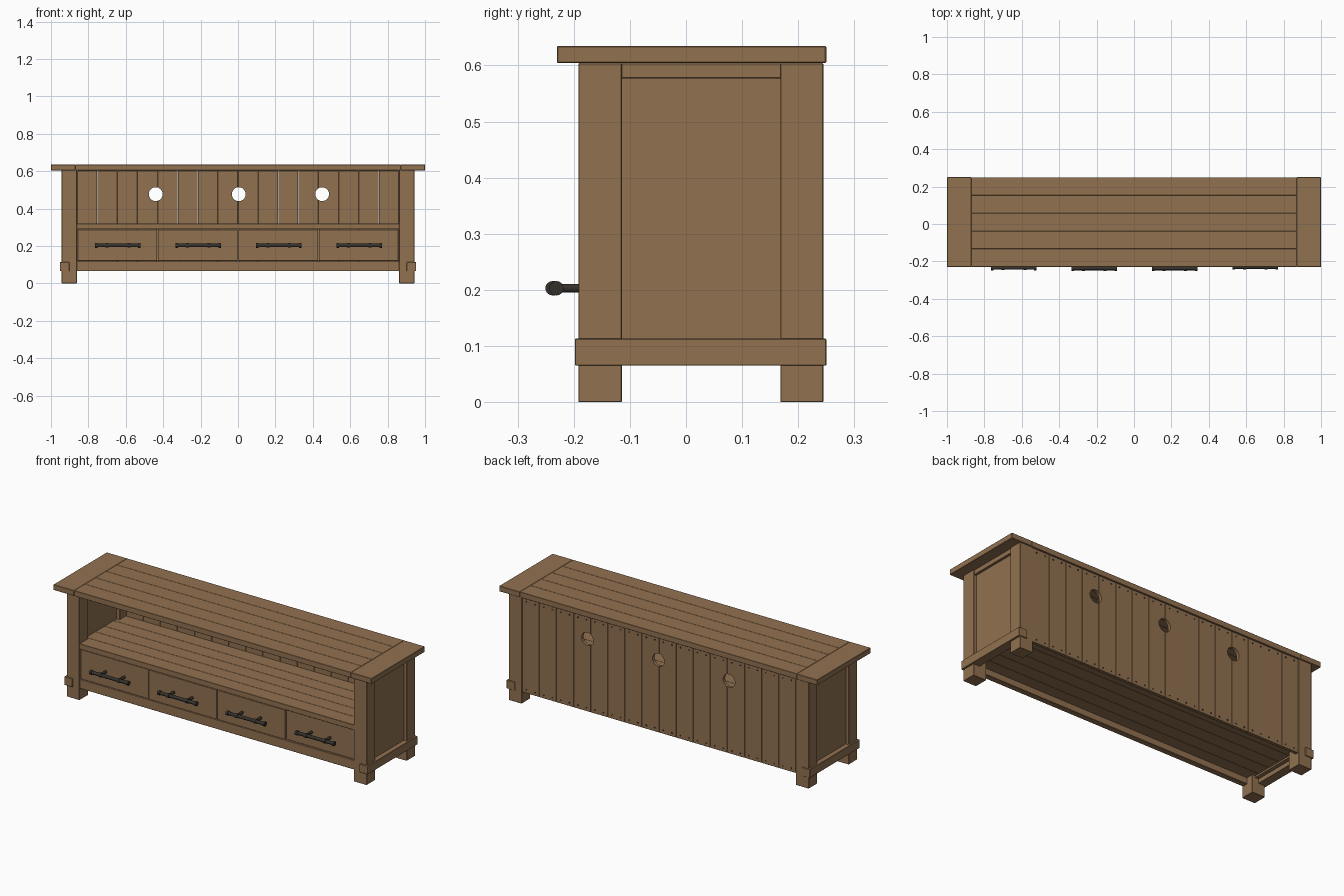
import bpy, bmesh, math
from mathutils import Matrix, Vector

if "Cube" in bpy.data.objects:
    bpy.data.objects.remove(bpy.data.objects["Cube"])


def material(name, rgb):
    m = bpy.data.materials.new(name)
    m.diffuse_color = (*rgb, 1)
    m.use_nodes = True
    m.node_tree.nodes["Principled BSDF"].inputs["Base Color"].default_value = m.diffuse_color
    return m


WOOD = material("warm brown wood", (0.283, 0.165, 0.080))
IRON = material("dark iron", (0.036, 0.031, 0.025))


def add_box(bm, x0, x1, y0, y1, z0, z1, bevel=0.0015):
    b = bmesh.new()
    size = Vector((x1 - x0, y1 - y0, z1 - z0))
    mid = Vector((x0 + x1, y0 + y1, z0 + z1)) / 2
    bmesh.ops.create_cube(b, size=1, matrix=Matrix.Translation(mid) @ Matrix.Diagonal((*size, 1)))
    if bevel:
        bmesh.ops.bevel(b, geom=b.edges[:], offset=bevel, segments=1, affect='EDGES')
    tmp = bpy.data.meshes.new("tmp")
    b.to_mesh(tmp)
    b.free()
    bm.from_mesh(tmp)
    bpy.data.meshes.remove(tmp)


def add_rod(bm, center, axis, length, radius, sides=16):
    rot = {'X': Matrix.Rotation(math.pi / 2, 4, 'Y'),
           'Y': Matrix.Rotation(math.pi / 2, 4, 'X')}[axis]
    bmesh.ops.create_cone(bm, cap_ends=True, segments=sides, radius1=radius, radius2=radius,
                          depth=length, matrix=Matrix.Translation(center) @ rot)


def finish(bm, name, mat, smooth=False):
    me = bpy.data.meshes.new(name)
    bm.to_mesh(me)
    bm.free()
    ob = bpy.data.objects.new(name, me)
    me.materials.append(mat)
    bpy.context.collection.objects.link(ob)
    if smooth:
        bpy.ops.object.select_all(action='DESELECT')
        ob.select_set(True)
        bpy.context.view_layer.objects.active = ob
        bpy.ops.object.shade_smooth_by_angle(angle=math.radians(40))
    return ob


def box(name, *dims, bevel=0.0015):
    bm = bmesh.new()
    add_box(bm, *dims, bevel=bevel)
    return finish(bm, name, WOOD)


def planks(name, x, y0, y1, z0, z1, count, bevel=0.0012):
    """Row of long boards running along x."""
    bm = bmesh.new()
    w = (y1 - y0) / count
    for i in range(count):
        add_box(bm, -x, x, y0 + i * w, y0 + (i + 1) * w, z0, z1, bevel)
    return finish(bm, name, WOOD)


# Table top: long planks with a cross board at each end
planks("top_planks", 0.87, -0.229, 0.249, 0.604, 0.635, 5)

# Parts mirrored left and right
for side, s in (("left", -1), ("right", 1)):
    def sided(name, x0, x1, *rest, **kw):
        xs = sorted((s * x0, s * x1))
        return box(f"{side}_{name}", *xs, *rest, **kw)
    sided("top_end_board", 0.87, 1.0, -0.23, 0.25, 0.604, 0.635, bevel=0.002)
    sided("front_leg", 0.862, 0.943, -0.192, -0.114, 0, 0.604)
    sided("back_leg", 0.862, 0.943, 0.168, 0.245, 0, 0.604)
    sided("side_panel", 0.88, 0.925, -0.116, 0.170, 0.09, 0.58, bevel=0)
    sided("side_top_rail", 0.875, 0.938, -0.116, 0.170, 0.577, 0.604)
    sided("side_base_rail", 0.902, 0.953, -0.198, 0.25, 0.065, 0.113)

# Shelf, bottom and front rail
planks("shelf_planks", 0.885, -0.190, 0.225, 0.29, 0.32, 5)
planks("bottom_planks", 0.885, -0.165, 0.225, 0.10, 0.117, 5)
box("front_base_rail", -0.865, 0.865, -0.188, -0.155, 0.065, 0.118)

# Drawers with bar handles
PITCH = 0.43
for i, inset in enumerate((0.003, 0.0, 0.0, 0.007)):
    cx = (i - 1.5) * PITCH
    y = -0.189 + inset
    box(f"drawer_front_{i + 1}", cx - PITCH / 2 + 0.002, cx + PITCH / 2 - 0.002,
        y, y + 0.022, 0.12, 0.288)
    bm = bmesh.new()
    hx, hy, hz = cx + 0.003, y - 0.049, 0.203
    add_rod(bm, (hx, hy, hz), 'X', 0.235, 0.0095)
    for s in (-1, 1):
        add_rod(bm, (hx + s * 0.115, hy, hz), 'X', 0.014, 0.0128)      # end caps
        add_rod(bm, (hx + s * 0.058, hy, hz), 'X', 0.016, 0.0122)      # collars
        add_rod(bm, (hx + s * 0.058, y - 0.024, hz), 'Y', 0.05, 0.008)  # posts
    finish(bm, f"drawer_handle_{i + 1}", IRON, smooth=True)
for i in (-1, 0, 1):
    box("drawer_divider", i * PITCH - 0.008, i * PITCH + 0.008, -0.155, 0.222, 0.117, 0.29, bevel=0)

# Back: sixteen upright boards
bm = bmesh.new()
W = 1.72 / 16
for i in range(16):
    x = -0.86 + i * W
    add_box(bm, x + 0.0004, x + W - 0.0004, 0.224, 0.242, 0.066, 0.603, 0.001)
back = finish(bm, "back_boards", WOOD)

# Three cable holes cut through the back
bm = bmesh.new()
for x in (-0.44, 0.004, 0.45):
    add_rod(bm, (x, 0.233, 0.477), 'Y', 0.1, 0.037, sides=32)
cutter = finish(bm, "cable_hole_cutter", WOOD)
cutter.hide_render = True
mod = back.modifiers.new("cable_holes", 'BOOLEAN')
mod.operation = 'DIFFERENCE'
mod.solver = 'EXACT'
mod.object = cutter
bpy.context.view_layer.update()
cut = bpy.data.meshes.new_from_object(back.evaluated_get(bpy.context.evaluated_depsgraph_get()))
back.modifiers.clear()
back.data = cut
bpy.data.objects.remove(cutter)

# Nail heads: two at each end of every back board
bm = bmesh.new()
for i in range(16):
    for f in (0.25, 0.75):
        for z in (0.085, 0.585):
            add_rod(bm, (-0.86 + (i + f) * W, 0.242, z), 'Y', 0.004, 0.0045, sides=8)
finish(bm, "back_nails", IRON)
